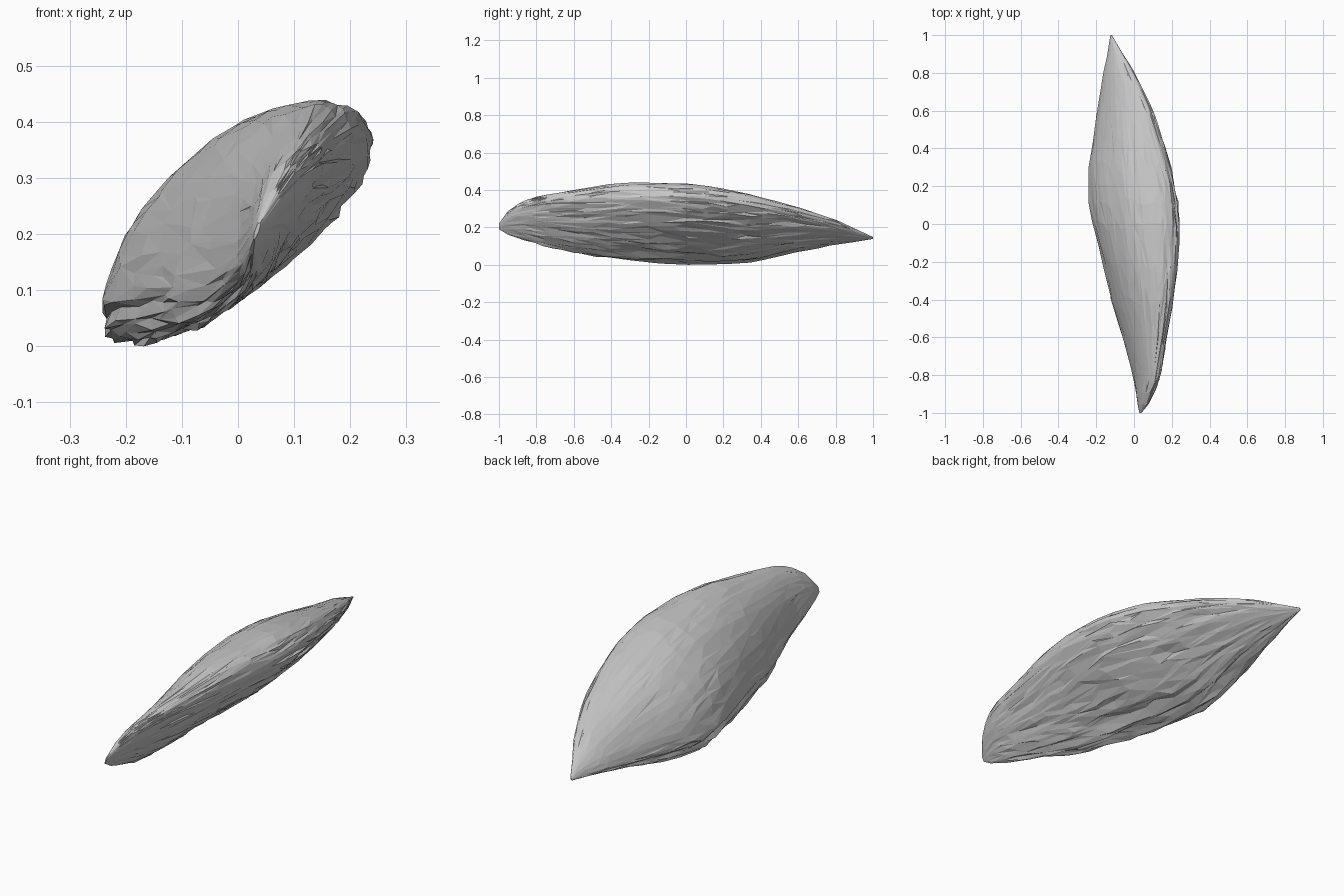
import bpy, bmesh, math, random
from mathutils import Vector, noise

if "Cube" in bpy.data.objects:
    bpy.data.objects.remove(bpy.data.objects["Cube"])

random.seed(4)

# Stations along the shard: y, left x, right x, bottom z, top z
STATIONS = [
    (-1.00, 0.028, 0.040, 0.190, 0.220),
    (-0.95, 0.018, 0.080, 0.160, 0.290),
    (-0.88, 0.008, 0.115, 0.135, 0.338),
    (-0.80, -0.005, 0.142, 0.108, 0.364),
    (-0.60, -0.060, 0.175, 0.060, 0.398),
    (-0.40, -0.120, 0.210, 0.035, 0.430),
    (-0.20, -0.170, 0.232, 0.020, 0.440),
    (0.00, -0.215, 0.243, 0.008, 0.434),
    (0.10, -0.235, 0.236, 0.002, 0.423),
    (0.20, -0.243, 0.216, 0.000, 0.407),
    (0.30, -0.238, 0.193, 0.010, 0.387),
    (0.40, -0.223, 0.165, 0.024, 0.362),
    (0.60, -0.192, 0.100, 0.067, 0.306),
    (0.80, -0.162, 0.005, 0.108, 0.242),
    (0.90, -0.140, -0.058, 0.122, 0.195),
    (1.00, -0.125, -0.117, 0.138, 0.148),
]
RINGS, SIDES = 24, 64


def section(y):
    """Interpolated extents of the cross-section at y."""
    for p, q in zip(STATIONS, STATIONS[1:]):
        if y <= q[0]:
            f = (y - p[0]) / (q[0] - p[0])
            return [p[i] + (q[i] - p[i]) * f for i in range(1, 5)]
    return STATIONS[-1][1:]


def surface_point(y, t, rough):
    """Tilted section, rounder above and flatter below, with long grooves underneath."""
    x0, x1, z0, z1 = section(max(-1, min(1, y)))
    cx, cz, a, b = (x0 + x1) / 2, (z0 + z1) / 2, (x1 - x0) / 2, (z1 - z0) / 2
    phi = math.asin(0.75 + 0.12 * math.sin(t) - 0.12 * abs(y))
    under = max(0.0, min(1.0, 0.35 - 0.9 * math.sin(t)))
    streak = noise.noise(Vector((math.cos(t) * 6, math.sin(t) * 6, y * 2.5)))
    broad = noise.noise(Vector((math.cos(t) * 1.6 + 7, math.sin(t) * 1.6, y * 4)))
    k = 1.0 + 0.025 * broad + (0.03 + 0.12 * under) * min(0.12, streak)
    k += rough * (0.012 + 0.035 * under)
    return Vector((cx + k * a * math.cos(t), y, cz + k * b * math.cos(t - phi)))


# Rock shard: lofted rings, jittered lengthwise so the facets become long slivers
bm = bmesh.new()
rings = []
for i in range(RINGS + 1):
    u = -math.cos(math.pi * i / RINGS)
    y = 0.5 * u + 0.5 * (2 * i / RINGS - 1)
    inner = 0 < i < RINGS
    ring = []
    for j in range(SIDES):
        t = 2 * math.pi * (j + random.uniform(-0.3, 0.3)) / SIDES
        yy = y + (random.uniform(-0.035, 0.035) * min(1, 4 * (1 - abs(y))) if inner else 0)
        rough = random.uniform(-1, 0.6) if inner else 0
        ring.append(bm.verts.new(surface_point(yy, t, rough)))
    rings.append(ring)

for r, s in zip(rings, rings[1:]):
    for j in range(SIDES):
        k = (j + 1) % SIDES
        a, b, c, d = r[j], r[k], s[k], s[j]
        if random.random() < 0.5:
            bm.faces.new((a, b, c))
            bm.faces.new((a, c, d))
        else:
            bm.faces.new((a, b, d))
            bm.faces.new((b, c, d))
bm.faces.new(rings[0])
bm.faces.new(rings[-1])
bmesh.ops.recalc_face_normals(bm, faces=bm.faces)

# Stand it on the ground plane
low = min(v.co.z for v in bm.verts)
for v in bm.verts:
    v.co.z -= low

mesh = bpy.data.meshes.new("rock_shard")
bm.to_mesh(mesh)
bm.free()
rock = bpy.data.objects.new("rock_shard", mesh)
bpy.context.collection.objects.link(rock)

stone = bpy.data.materials.new("stone grey")
stone.diffuse_color = (0.58, 0.58, 0.58, 1)
stone.use_nodes = True
stone.node_tree.nodes["Principled BSDF"].inputs["Base Color"].default_value = stone.diffuse_color
mesh.materials.append(stone)

# Broad, chipped facets
dec = rock.modifiers.new("chipped_facets", 'DECIMATE')
dec.ratio = 0.55
